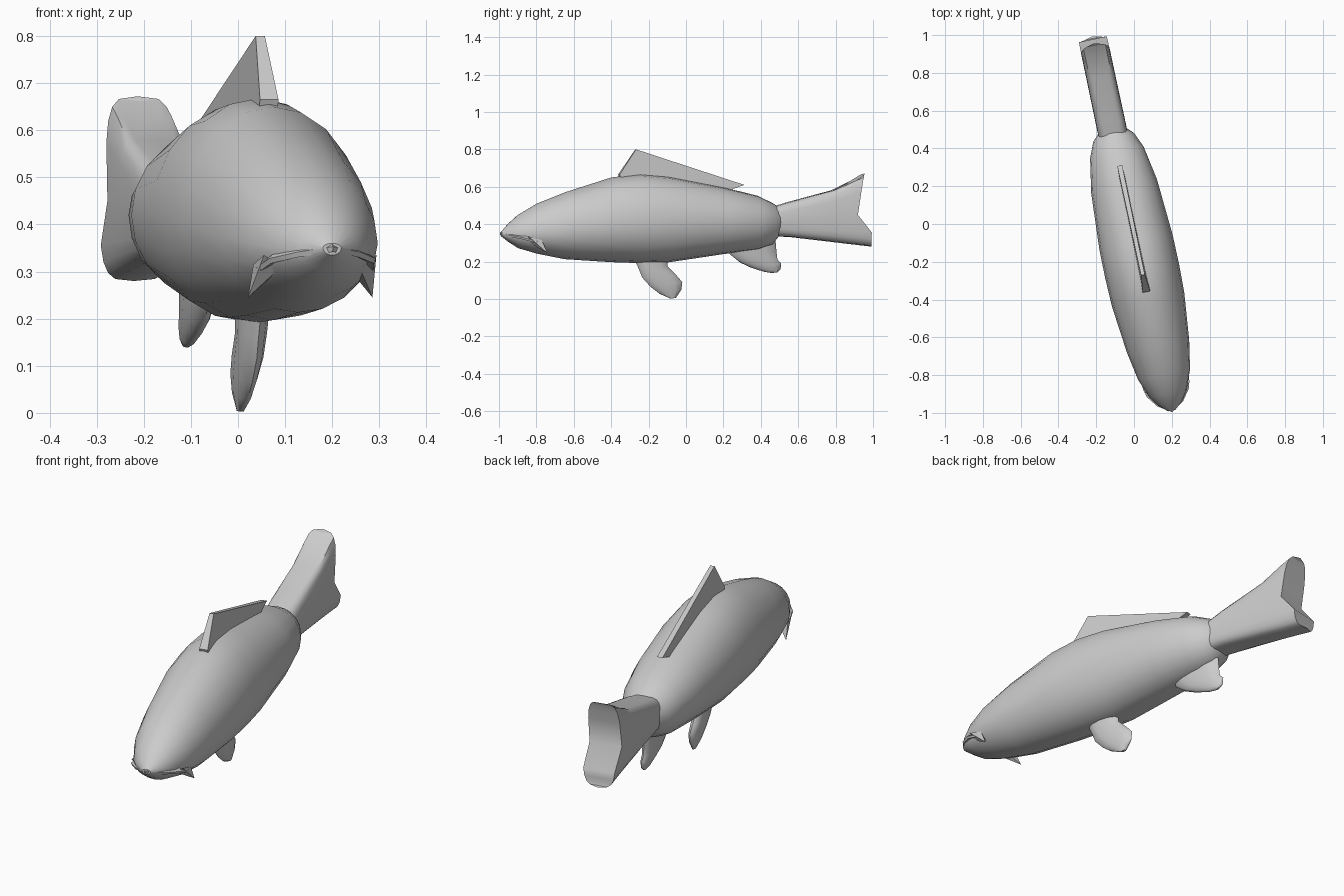
import bpy, bmesh
from math import sin, cos, pi, radians, copysign
from mathutils import Matrix, Vector

if "Cube" in bpy.data.objects:
    bpy.data.objects.remove(bpy.data.objects["Cube"])

# The fish is modelled along y, then turned slightly about z
TURN = (Matrix.Translation((-0.01, 0, 0)) @ Matrix.Rotation(radians(12), 4, 'Z')
        @ Matrix.Diagonal((1, 1.02, 1, 1)))
N = 20


def finish(bm, name, angle):
    bmesh.ops.transform(bm, matrix=TURN, verts=bm.verts)
    bmesh.ops.recalc_face_normals(bm, faces=bm.faces)
    mesh = bpy.data.meshes.new(name)
    bm.to_mesh(mesh)
    bm.free()
    obj = bpy.data.objects.new(name, mesh)
    bpy.context.collection.objects.link(obj)
    bpy.ops.object.select_all(action='DESELECT')
    obj.select_set(True)
    bpy.context.view_layer.objects.active = obj
    bpy.ops.object.shade_smooth_by_angle(angle=radians(angle))
    return obj


def cap(bm, ring):
    # close a symmetric ring with strips joining its two halves
    n = len(ring)
    for i in range(n // 2):
        quad = []
        for v in (ring[i], ring[i + 1], ring[(n - i - 1) % n], ring[(n - i) % n]):
            if v not in quad:
                quad.append(v)
        bm.faces.new(quad)


def loft(name, rings, angle=40):
    bm = bmesh.new()
    loops = [[bm.verts.new(p) for p in ring] for ring in rings]
    for a, b in zip(loops, loops[1:]):
        for i in range(len(a)):
            j = (i + 1) % len(a)
            bm.faces.new((a[i], a[j], b[j], b[i]))
    cap(bm, loops[0])
    cap(bm, loops[-1])
    return finish(bm, name, angle)


def section(y, bottom, top, mid, half, power=2.0, dip=0.0):
    ring = []
    for i in range(N):
        t = 2 * pi * i / N
        s, c = round(sin(t), 6), round(cos(t), 6)
        x = copysign(abs(s) ** (2 / power), s) * half
        z = copysign(abs(c) ** (2 / power), c)
        z = mid + z * ((top - mid) if z > 0 else (mid - bottom))
        if c > 0.9:
            z -= dip * (1 if i == 0 else 0.7)
        ring.append(Vector((x, y, z)))
    return ring


# Body and head
loft("body", [section(*s) for s in (
    (-0.99, 0.335, 0.36, 0.35, 0.02),
    (-0.95, 0.305, 0.405, 0.345, 0.065),
    (-0.90, 0.272, 0.45, 0.35, 0.10),
    (-0.80, 0.243, 0.51, 0.36, 0.14),
    (-0.65, 0.213, 0.57, 0.375, 0.168),
    (-0.40, 0.197, 0.65, 0.40, 0.195),
    (-0.25, 0.192, 0.668, 0.41, 0.199),
    (-0.10, 0.195, 0.655, 0.42, 0.198),
    (0.20, 0.24, 0.597, 0.42, 0.178),
    (0.38, 0.262, 0.553, 0.42, 0.145),
    (0.46, 0.29, 0.515, 0.41, 0.11),
    (0.50, 0.34, 0.49, 0.41, 0.07))])

# Tail fin, thick with a forked end
tail = [section(*s) for s in (
    (0.45, 0.335, 0.49, 0.41, 0.078, 3),
    (0.55, 0.332, 0.52, 0.42, 0.078, 4),
    (0.78, 0.305, 0.59, 0.44, 0.077, 4, 0.01),
    (0.89, 0.292, 0.65, 0.45, 0.077, 4, 0.03),
    (0.95, 0.28, 0.672, 0.45, 0.077, 4))]
FORK = ((0.27, 0.975), (0.355, 0.98), (0.45, 0.905), (0.68, 0.94))
for p in tail[-1]:
    for (z0, y0), (z1, y1) in zip(FORK, FORK[1:]):
        if z0 <= p.z <= z1:
            p.y = y0 + (y1 - y0) * (p.z - z0) / (z1 - z0)
            break
    p.y += 0.02 * (1 - abs(p.x) / 0.077)
loft("tail_fin", tail, 50)


def fin(name, stations):
    # each station: leading edge (y, z), trailing edge (y, z), half thickness
    rings = []
    for y0, z0, y1, z1, half in stations:
        ring = []
        for i in range(12):
            t = 2 * pi * i / 12
            k = (1 - cos(t)) / 2
            ring.append((half * sin(t), y0 + (y1 - y0) * k, z0 + (z1 - z0) * k))
        rings.append(ring)
    loft(name, rings, 60)


# Lower fins
fin("belly_fin", (
    (-0.28, 0.22, -0.10, 0.22, 0.032),
    (-0.255, 0.165, -0.10, 0.175, 0.03),
    (-0.235, 0.115, -0.05, 0.125, 0.028),
    (-0.19, 0.065, -0.02, 0.09, 0.023),
    (-0.14, 0.027, -0.025, 0.05, 0.017),
    (-0.085, 0.003, -0.055, 0.005, 0.007)))
fin("rear_fin", (
    (0.20, 0.275, 0.48, 0.31, 0.035),
    (0.24, 0.235, 0.485, 0.25, 0.03),
    (0.29, 0.195, 0.49, 0.21, 0.026),
    (0.35, 0.167, 0.51, 0.19, 0.02),
    (0.42, 0.145, 0.507, 0.16, 0.013),
    (0.46, 0.139, 0.49, 0.143, 0.006)))

# Dorsal fin, tapering upwards
outline = ((-0.32, 0.56), (-0.36, 0.665), (-0.27, 0.80), (0.31, 0.61),
           (0.24, 0.585), (0.24, 0.52))
taper = (0.022, 0.02, 0.01, 0.013, 0.015, 0.017)
bm = bmesh.new()
sides = [[bm.verts.new((s * w, y, z)) for (y, z), w in zip(outline, taper)]
         for s in (-1, 1)]
bm.faces.new(sides[0])
bm.faces.new(sides[1])
for i in range(6):
    j = (i + 1) % 6
    bm.faces.new((sides[0][i], sides[0][j], sides[1][j], sides[1][i]))
bmesh.ops.triangulate(bm, faces=[f for f in bm.faces if len(f.verts) > 4])
finish(bm, "dorsal_fin", 30)

# Upper lip, arched over the mouth
half_lip = ((0.125, -0.82, 0.305), (0.112, -0.89, 0.325), (0.068, -0.95, 0.338))
path = list(half_lip) + [(0, -0.995, 0.35)] + [(-x, y, z) for x, y, z in half_lip[::-1]]
loft("upper_lip", [[(x * 0.85, y + 0.025, z + 0.02), (x * 1.03, y - 0.003, z + 0.003),
                    (x, y, z - 0.008), (x * 0.8, y + 0.03, z - 0.005)]
                   for x, y, z in path], 40)

# Barbels at the mouth corners
for side, label in ((-1, "left"), (1, "right")):
    bm = bmesh.new()
    base = [bm.verts.new((side * x, y, z)) for x, y, z in (
        (0.085, -0.87, 0.31), (0.122, -0.87, 0.335), (0.13, -0.80, 0.315), (0.095, -0.80, 0.285))]
    tip = bm.verts.new((side * 0.135, -0.77, 0.245))
    bm.faces.new(base)
    for i in range(4):
        bm.faces.new((base[i], base[(i + 1) % 4], tip))
    finish(bm, label + "_barbel", 30)
